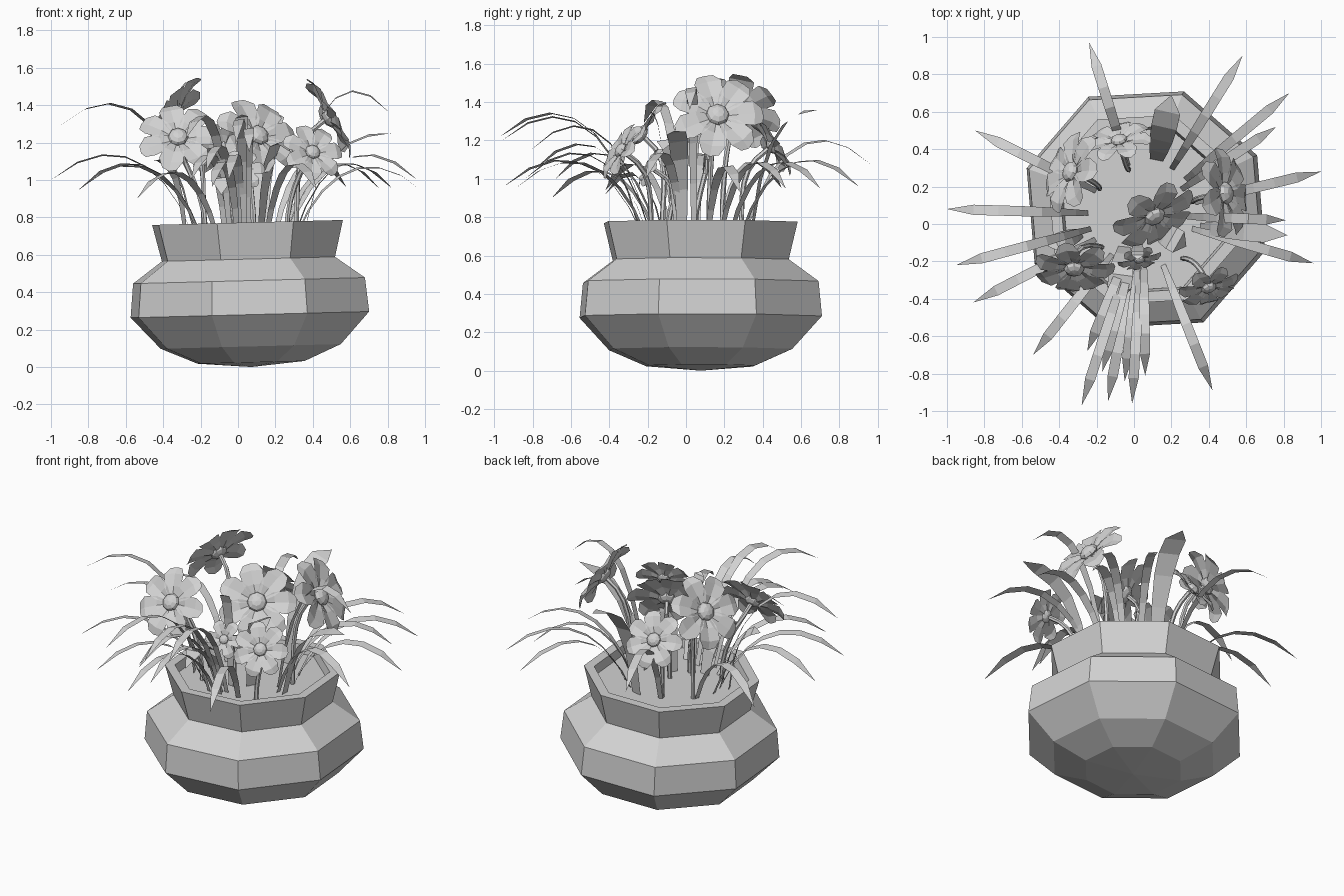
import bpy, bmesh
from math import pi, cos, sin, radians
from mathutils import Vector, Matrix

cube = bpy.data.objects.get("Cube")
if cube:
    bpy.data.objects.remove(cube, do_unlink=True)

grey = bpy.data.materials.new("plain_grey")
grey.use_nodes = True
grey.diffuse_color = (0.64, 0.64, 0.64, 1)
grey.node_tree.nodes["Principled BSDF"].inputs["Base Color"].default_value = (0.64, 0.64, 0.64, 1)

MIDDLE = Vector((0.05, 0.05, 0))   # heart of the planting
SOIL = 0.72


def finish(name, bm, matrix=None):
    if matrix:
        bm.transform(matrix)
    mesh = bpy.data.meshes.new(name)
    bm.to_mesh(mesh)
    bm.free()
    mesh.materials.append(grey)
    obj = bpy.data.objects.new(name, mesh)
    bpy.context.collection.objects.link(obj)


def bridge(bm, a, b, closed=True):
    n = len(a)
    for i in range(n if closed else n - 1):
        j = (i + 1) % n
        bm.faces.new((a[i], a[j], b[j], b[i]))


def bezier(p0, p1, p2, p3, steps):
    out = []
    for i in range(steps + 1):
        t = i / steps
        s = 1 - t
        out.append(p0 * s**3 + p1 * 3 * s * s * t + p2 * 3 * s * t * t + p3 * t**3)
    return out


# Pot: slightly oval eight-sided profile with a thick rim and a soil disc
def octagon(bm, radius, z):
    return [bm.verts.new((radius * cos(radians(26.5) + k * pi / 4),
                          radius * sin(radians(26.5) + k * pi / 4), z)) for k in range(8)]


place = (Matrix.Translation((0.071, 0.077, 0)) @ Matrix.Rotation(radians(-1.5), 4, 'Y')
         @ Matrix.Scale(0.972, 4, Vector((1, 1, 0)).normalized()))
profile = [(0.305, 0.025), (0.513, 0.11), (0.679, 0.28), (0.66, 0.462),
           (0.493, 0.577), (0.543, 0.773), (0.48, 0.773), (0.464, SOIL - 0.02)]
bm = bmesh.new()
rings = [octagon(bm, r, z) for r, z in profile]
for a, b in zip(rings, rings[1:]):
    bridge(bm, a, b)
foot = bm.verts.new((0, 0, 0))
for k in range(8):
    bm.faces.new((foot, rings[0][(k + 1) % 8], rings[0][k]))
finish("pot", bm, place)

bm = bmesh.new()
bm.faces.new(octagon(bm, 0.466, SOIL))
finish("soil", bm, place)


# Blades: arching strips, slightly twisted, that end in a point
def blade(name, base, tip, lift, width, steps=7):
    base, tip = Vector(base), Vector(tip)
    flat = Vector((tip.x - base.x, tip.y - base.y, 0))
    top = tip.z + lift
    p1 = base + flat * 0.18 + Vector((0, 0, (top - base.z) * 0.85))
    p2 = base + flat * 0.55
    p2.z = top + lift * 0.9
    side = Vector((-flat.y, flat.x, flat.length * 0.15)).normalized() * width / 2
    path = bezier(base, p1, p2, tip, steps)
    bm = bmesh.new()
    last = None
    for i, p in enumerate(path[:-1]):
        w = min(1, 0.5 + i / steps)
        pair = [bm.verts.new(p - side * w), bm.verts.new(p + side * w)]
        if last:
            bridge(bm, last, pair, closed=False)
        last = pair
    bm.faces.new((last[0], last[1], bm.verts.new(path[-1])))
    finish(name, bm)


blade_tips = [
    (-0.24, 0.97, 1.07), (0.58, 0.90, 0.96), (0.83, 0.70, 0.95), (0.76, 0.52, 0.95),
    (1.0, 0.28, 0.93), (0.81, 0.02, 1.36), (0.96, -0.21, 1.0),
    (0.42, -0.89, 0.95), (0.06, -0.81, 1.15), (-0.01, -0.96, 1.2), (-0.05, -0.84, 1.0),
    (-0.14, -0.95, 0.96), (-0.28, -0.97, 1.22), (-0.25, -0.68, 1.0), (-0.54, -0.70, 0.9),
    (-0.86, -0.42, 0.94), (-0.95, -0.22, 1.29), (-1.0, 0.08, 1.0), (-0.85, 0.50, 0.95),
    (-0.17, -0.79, 1.05)]
for i, tip in enumerate(blade_tips):
    base = MIDDLE.lerp(Vector((tip[0], tip[1], 0)), 0.28)
    base.z = SOIL - 0.01
    blade(f"blade_{i + 1}", base, tip, 0.15, 0.055)

# Broad leaves standing among the flowers
broad = [((0.12, -0.03), (0.28, -0.12, 1.15), 0.08, 0.13),
         ((-0.05, -0.12), (-0.09, -0.42, 0.92), 0.12, 0.13),
         ((0.02, -0.1), (0.02, -0.19, 1.35), 0, 0.07),
         ((0.12, 0.34), (0.2, 0.69, 1.36), 0, 0.14),
         ((0.35, -0.02), (0.82, -0.06, 1.25), 0, 0.1),
         ((-0.28, -0.05), (-0.46, -0.12, 1.1), 0.02, 0.1)]
for i, ((x, y), tip, lift, width) in enumerate(broad):
    blade(f"broad_leaf_{i + 1}", (x, y, SOIL - 0.01), tip, lift, width, 5)


# Flowers: creased petals around a flattened button, on a curved stem
def flower(name, centre, normal, size, petals=7):
    centre, normal = Vector(centre), Vector(normal).normalized()
    turn = normal.to_track_quat('Z', 'Y').to_matrix().to_4x4()
    pose = Matrix.Translation(centre) @ turn @ Matrix.Scale(size, 4)

    bm = bmesh.new()
    for k in range(petals):
        spin = Matrix.Rotation(2 * pi * k / petals, 3, 'Z')
        last = None
        for r, w, z in ((0.1, 0.06, -0.08), (0.45, 0.25, 0.0),
                        (0.8, 0.3, 0.02), (1.0, 0.18, -0.08)):
            row = [bm.verts.new(spin @ Vector((r - 0.04 * abs(s), s * w, z + 0.05 * abs(s))))
                   for s in (-1, 0, 1)]
            if last:
                bridge(bm, last, row, closed=False)
            last = row
    finish(name + "_petals", bm, pose)

    bm = bmesh.new()
    bmesh.ops.create_uvsphere(bm, u_segments=8, v_segments=6, radius=0.25)
    bm.transform(Matrix.Diagonal((1, 1, 0.6, 1)))
    finish(name + "_button", bm, pose)

    base = MIDDLE.lerp(Vector((centre.x, centre.y, 0)), 0.6)
    base.z = SOIL - 0.01
    end = centre - normal * 0.03
    rise = Vector((0, 0, (centre.z - SOIL) * 0.5))
    path = bezier(base, base + rise, end - normal * 0.18, end, 6)
    bm = bmesh.new()
    last = None
    for i, p in enumerate(path):
        along = path[min(i + 1, 6)] - path[max(i - 1, 0)]
        frame = along.to_track_quat('Z', 'Y')
        ring = [bm.verts.new(p + frame @ Vector((0.014 * cos(a * pi / 3), 0.014 * sin(a * pi / 3), 0)))
                for a in range(6)]
        if last:
            bridge(bm, last, ring)
        last = ring
    finish(name + "_stem", bm)


flower("front_right_flower", (-0.32, -0.24, 1.23), (0.0, -0.8, 0.58), 0.22)
flower("middle_flower", (0.11, 0.04, 1.24), (0.42, -0.7, 0.57), 0.24)
flower("left_flower", (0.49, 0.165, 1.335), (0.86, 0.12, 0.48), 0.245)
flower("front_left_flower", (0.40, -0.34, 1.15), (0.3, -0.8, 0.5), 0.17)
flower("small_flower", (0.03, -0.19, 1.06), (0.2, -0.85, 0.45), 0.12, 6)
flower("back_right_flower", (-0.34, 0.28, 1.36), (-0.79, 0.3, 0.53), 0.23)
flower("back_flower", (-0.08, 0.45, 1.17), (-0.2, 0.8, 0.53), 0.18)
